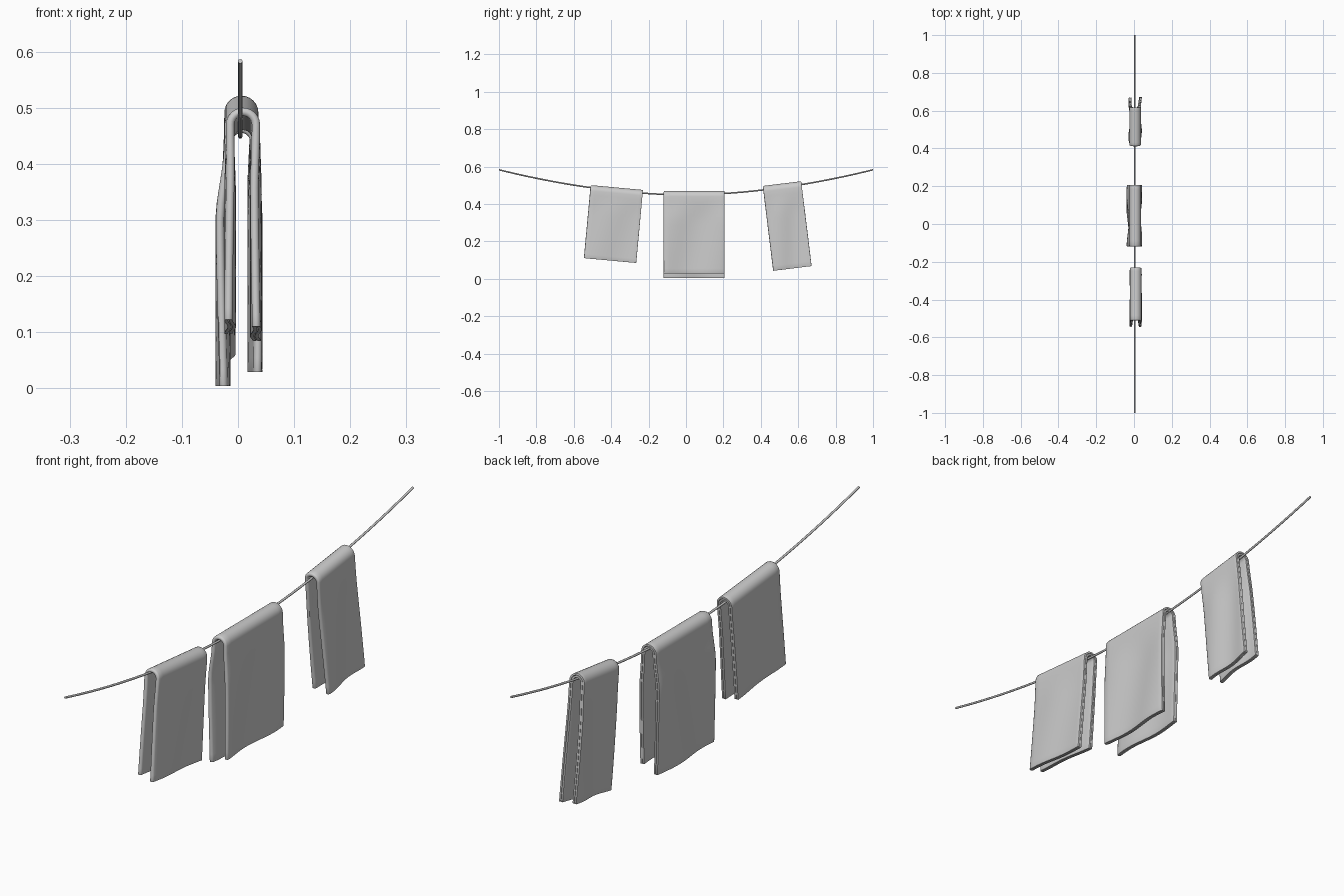
import bpy, bmesh, math

if "Cube" in bpy.data.objects:
    bpy.data.objects.remove(bpy.data.objects["Cube"])

ROPE_X = 0.004
HALF = 0.004      # half distance between the two folded layers
SHEET = 0.0068    # thickness of one layer


def smooth(obj):
    bpy.ops.object.select_all(action='DESELECT')
    obj.select_set(True)
    bpy.context.view_layer.objects.active = obj
    bpy.ops.object.shade_smooth_by_angle(angle=math.radians(50))


# Sagging line
curve = bpy.data.curves.new("clothes_line", 'CURVE')
curve.dimensions = '3D'
curve.bevel_depth = 0.004
curve.bevel_resolution = 2
curve.use_fill_caps = True
N = 40
spline = curve.splines.new('POLY')
spline.points.add(N)
for i, p in enumerate(spline.points):
    y = -1 + 2 * i / N
    p.co = (ROPE_X, y, 0.449 + 0.134 * abs(y) ** 1.85, 1)
line = bpy.data.objects.new("clothes_line", curve)
bpy.context.collection.objects.link(line)


def towel(name, yc, top, width, tilt, cx, r, left, right, wave, phase, lean_l=0, lean_r=0):
    """Cloth folded double (fold on the -y side) and draped over the line."""
    edge = HALF + SHEET / 2
    # stations along the drape: leg up, arc over the line, leg down
    a, b = left - r - edge, right - r - edge
    stations = [('L', a * (1 - i / 16)) for i in range(16)]
    stations += [('A', math.pi * (1 - i / 12)) for i in range(13)]
    stations += [('R', b * (i + 1) / 16) for i in range(16)]
    # stations across the width: inner layer, fold, outer layer
    y0, y1 = -width / 2 + edge, width / 2
    ys = [y1 + (y0 - y1) * i / 14 for i in range(15)]
    across = [(y, -HALF) for y in ys]
    across += [(y0 - HALF * math.cos(t), HALF * math.sin(t))
               for t in (-math.pi / 4, 0, math.pi / 4)]
    across += [(y, HALF) for y in reversed(ys)]

    bm = bmesh.new()
    ca, sa = math.cos(tilt), math.sin(tilt)
    rows = []
    for kind, v in stations:
        row = []
        for y, off in across:
            if kind == 'A':
                x, z = (r + off) * math.cos(v), (r + off) * math.sin(v)
            else:
                side, length = (-1, a) if kind == 'L' else (1, b)
                d = v / length
                x, z = side * (r + off), -v
                # soft folds that grow below the line
                g = min(1, d * 3)
                g = g * g * (3 - 2 * g)
                x += wave * g * math.sin(y / width * 7 + phase + side + 2 * d)
                x += (lean_l if side < 0 else lean_r) * g
            z -= r + edge
            row.append(bm.verts.new((cx + x, yc + y * ca - z * sa, top + y * sa + z * ca)))
        rows.append(row)
    for p, q in zip(rows, rows[1:]):
        for j in range(len(across) - 1):
            bm.faces.new((p[j], p[j + 1], q[j + 1], q[j]))
    bmesh.ops.recalc_face_normals(bm, faces=bm.faces)
    mesh = bpy.data.meshes.new(name)
    bm.to_mesh(mesh)
    bm.free()
    obj = bpy.data.objects.new(name, mesh)
    bpy.context.collection.objects.link(obj)
    sol = obj.modifiers.new("thickness", 'SOLIDIFY')
    sol.thickness = SHEET
    sol.offset = 0
    bev = obj.modifiers.new("soft_edges", 'BEVEL')
    bev.width = 0.0015
    bev.segments = 2
    bev.limit_method = 'ANGLE'
    bev.angle_limit = math.radians(60)
    smooth(obj)


# Three towels on the line
towel("left_towel", -0.37, 0.488, 0.281, math.radians(-5.3), 0.009, 0.023,
      0.38, 0.392, 0.003, 0.5)
towel("middle_towel", 0.043, 0.470, 0.326, 0, 0.006, 0.023,
      0.466, 0.441, 0.006, 2.6, lean_l=-0.010, lean_r=0.001)
towel("right_towel", 0.513, 0.509, 0.207, math.radians(7), 0.006, 0.023,
      0.450, 0.457, 0.005, 1.2)
